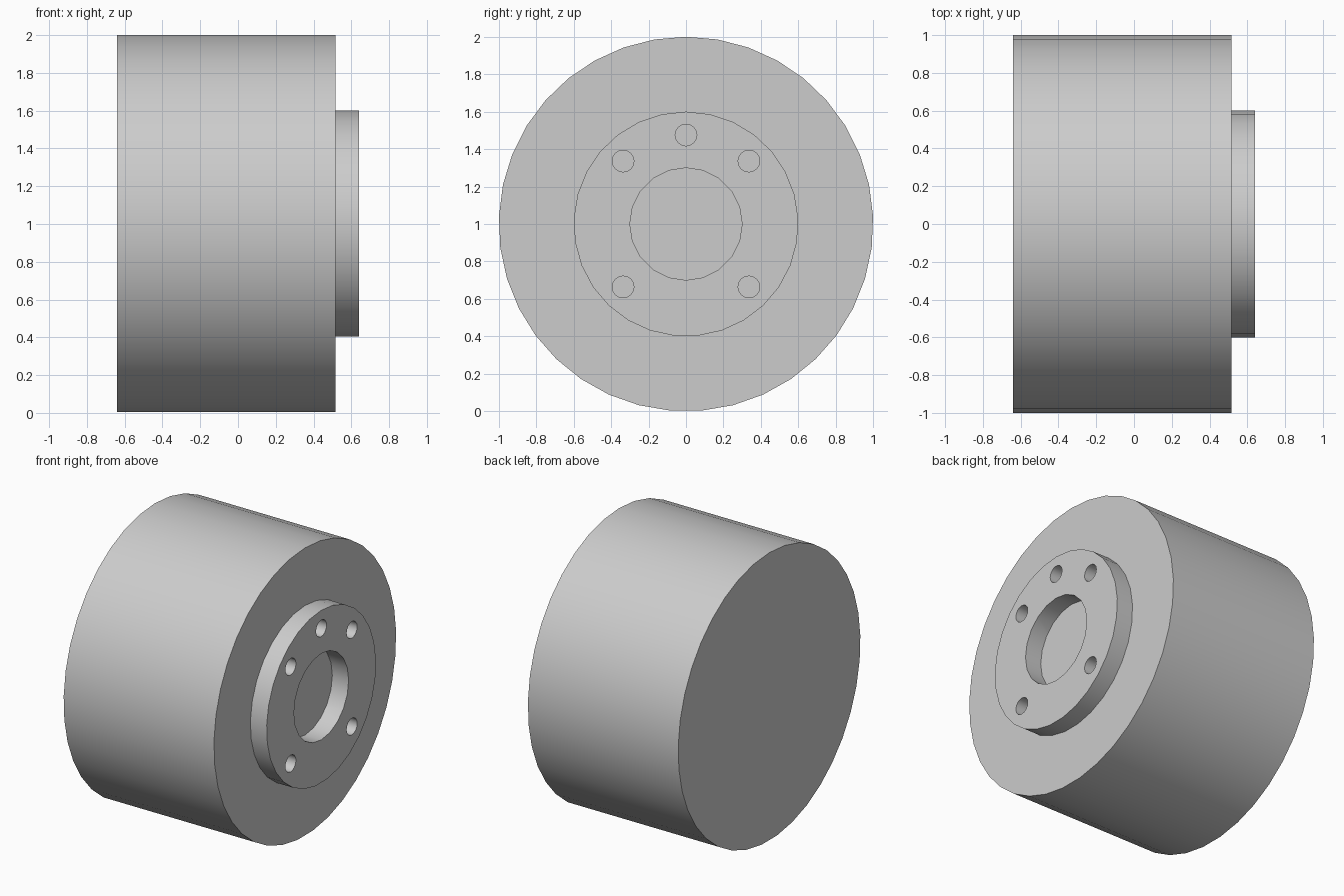
import bpy, bmesh
from math import sin, cos, radians, tau

default = bpy.data.objects.get("Cube")
if default:
    bpy.data.objects.remove(default, do_unlink=True)

GREY = (0.604, 0.604, 0.604, 1.0)
steel = bpy.data.materials.new("light grey")
steel.use_nodes = True
steel.diffuse_color = GREY
steel.node_tree.nodes["Principled BSDF"].inputs["Base Color"].default_value = GREY

AXIS_Z = 1.0                                 # height of the wheel axis
BACK, FACE, RIM = -0.64, 0.515, 0.64         # body back, body face, hub face


def add_disc(bm, x0, x1, radius, sides, y=0.0, z=AXIS_Z):
    """Solid disc along x with its first corner at the top."""
    ring = [bm.verts.new((x0, y + radius * sin(tau * i / sides),
                          z + radius * cos(tau * i / sides))) for i in range(sides)]
    base = bm.faces.new(ring)
    moved = bmesh.ops.extrude_face_region(bm, geom=[base], use_keep_orig=True)
    tops = [v for v in moved["geom"] if isinstance(v, bmesh.types.BMVert)]
    bmesh.ops.translate(bm, verts=tops, vec=(x1 - x0, 0, 0))


def finish(bm, name):
    bmesh.ops.recalc_face_normals(bm, faces=bm.faces)
    mesh = bpy.data.meshes.new(name)
    bm.to_mesh(mesh)
    bm.free()
    mesh.materials.append(steel)
    obj = bpy.data.objects.new(name, mesh)
    bpy.context.collection.objects.link(obj)
    return obj


def activate(obj):
    bpy.ops.object.select_all(action='DESELECT')
    obj.select_set(True)
    bpy.context.view_layer.objects.active = obj


# Main drum
bm = bmesh.new()
add_disc(bm, BACK, FACE, 1.0, 37)
body = finish(bm, "drum_body")

# Raised hub plate, sunk slightly into the drum
bm = bmesh.new()
add_disc(bm, FACE - 0.005, RIM, 0.6, 29)
hub = finish(bm, "hub_plate")

# Centre bore and five bolt holes through the hub
bm = bmesh.new()
add_disc(bm, FACE - 0.1, RIM + 0.1, 0.3, 20)
for degrees in (-135, -45, 0, 45, 135):
    a = radians(degrees)
    add_disc(bm, FACE - 0.1, RIM + 0.1, 0.058, 16,
             0.475 * sin(a), AXIS_Z + 0.475 * cos(a))
cutter = finish(bm, "hole_cutter")
cutter.hide_render = True

activate(hub)
cut = hub.modifiers.new("holes", 'BOOLEAN')
cut.operation = 'DIFFERENCE'
cut.solver = 'EXACT'
cut.object = cutter
bpy.ops.object.modifier_apply(modifier=cut.name)
bpy.data.objects.remove(cutter, do_unlink=True)

# Smooth round walls with crisp rims
for part in (body, hub):
    activate(part)
    bpy.ops.object.shade_smooth_by_angle(angle=radians(30))
